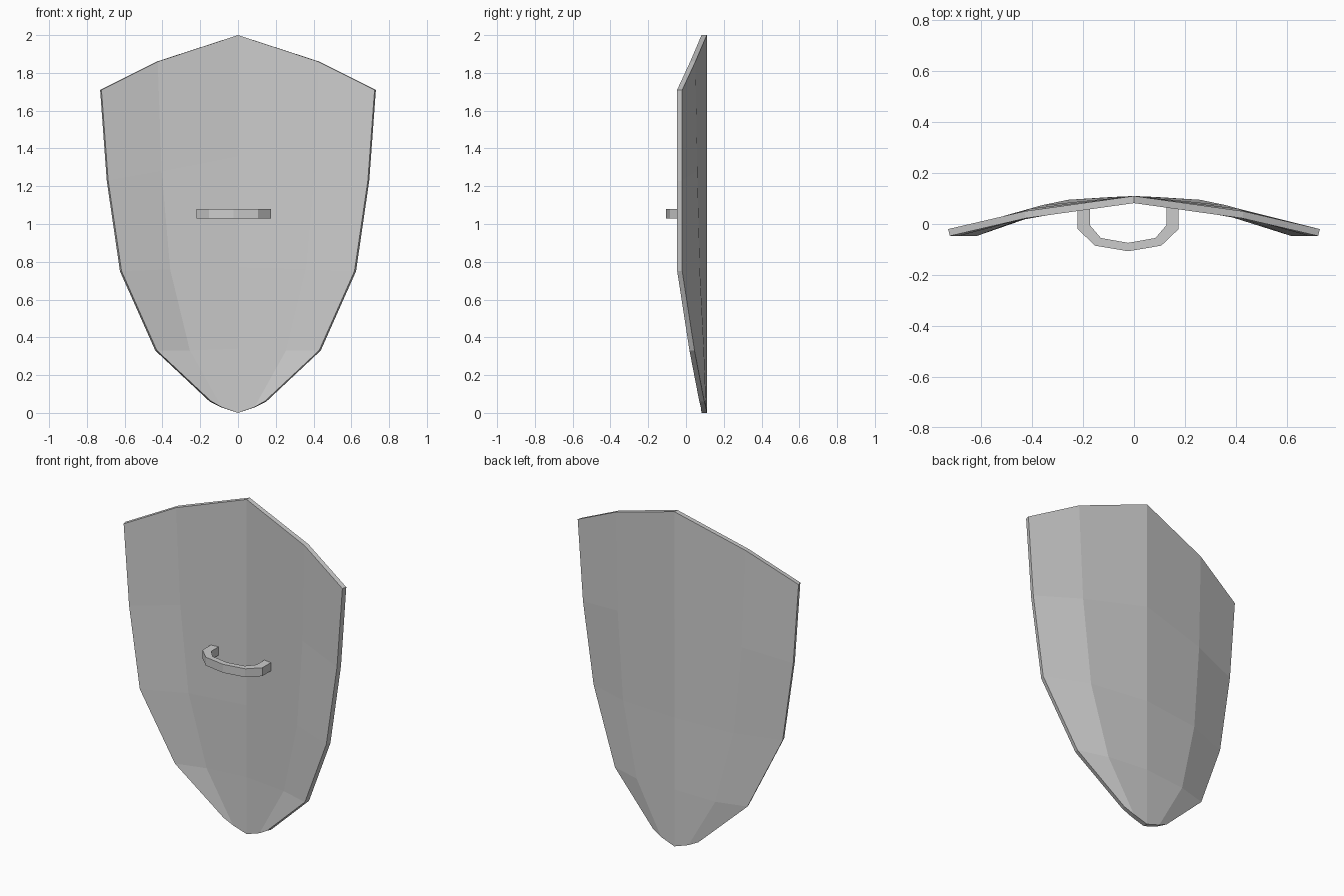
import bpy, bmesh

cube = bpy.data.objects.get("Cube")
if cube:
    bpy.data.objects.remove(cube, do_unlink=True)

grey = bpy.data.materials.new("plain_grey")
grey.use_nodes = True
grey.diffuse_color = (0.6, 0.6, 0.6, 1)
grey.node_tree.nodes["Principled BSDF"].inputs["Base Color"].default_value = (0.6, 0.6, 0.6, 1)


def add_object(name, bm):
    mesh = bpy.data.meshes.new(name)
    bm.to_mesh(mesh)
    bm.free()
    mesh.materials.append(grey)
    obj = bpy.data.objects.new(name, mesh)
    bpy.context.collection.objects.link(obj)
    return obj


# Shield plate: each row runs from the centre ridge to the rim, then is mirrored
ROWS = [
    [(0, 0.11, 2.0), (0.43, 0.05, 1.86), (0.73, -0.02, 1.71)],
    [(0, 0.11, 1.36), (0.41, 0.06, 1.28), (0.695, -0.02, 1.23)],
    [(0, 0.11, 0.77), (0.365, 0.073, 0.76), (0.625, -0.02, 0.75)],
    [(0, 0.11, 0.34), (0.26, 0.095, 0.33), (0.438, 0.045, 0.33)],
    [(0, 0.11, 0.0), (0.09, 0.106, 0.03), (0.15, 0.097, 0.06)],
]
bm = bmesh.new()
grid = []
for row in ROWS:
    left = [bm.verts.new(p) for p in row]
    right = [bm.verts.new((-x, y, z)) for x, y, z in row[:0:-1]]
    grid.append(right + left)
for upper, lower in zip(grid, grid[1:]):
    for i in range(len(upper) - 1):
        bm.faces.new((upper[i + 1], upper[i], lower[i], lower[i + 1]))
bm.normal_update()
for face in bm.faces:
    if face.normal.y < 0:
        face.normal_flip()
plate = add_object("shield_plate", bm)
solid = plate.modifiers.new("thickness", "SOLIDIFY")
solid.thickness = 0.028
solid.offset = -1

# Grip: faceted bow across the inner side
MIDDLE = -0.023
OUTER = [(0.198, 0.065), (0.198, -0.02), (0.13, -0.085), (0, -0.107)]
INNER = [(0.15, 0.072), (0.15, -0.005), (0.107, -0.055), (0, -0.074)]


def bow(half):
    return half + [(-x, y) for x, y in half[-2::-1]]


bm = bmesh.new()
outer, inner = ([bm.verts.new((MIDDLE + x, y, 1.03)) for x, y in bow(h)] for h in (OUTER, INNER))
faces = [bm.faces.new((outer[i], outer[i + 1], inner[i + 1], inner[i])) for i in range(len(outer) - 1)]
extruded = bmesh.ops.extrude_face_region(bm, geom=faces)
top = [v for v in extruded["geom"] if isinstance(v, bmesh.types.BMVert)]
bmesh.ops.translate(bm, verts=top, vec=(0, 0, 0.05))
bmesh.ops.recalc_face_normals(bm, faces=bm.faces)
add_object("hand_grip", bm)
